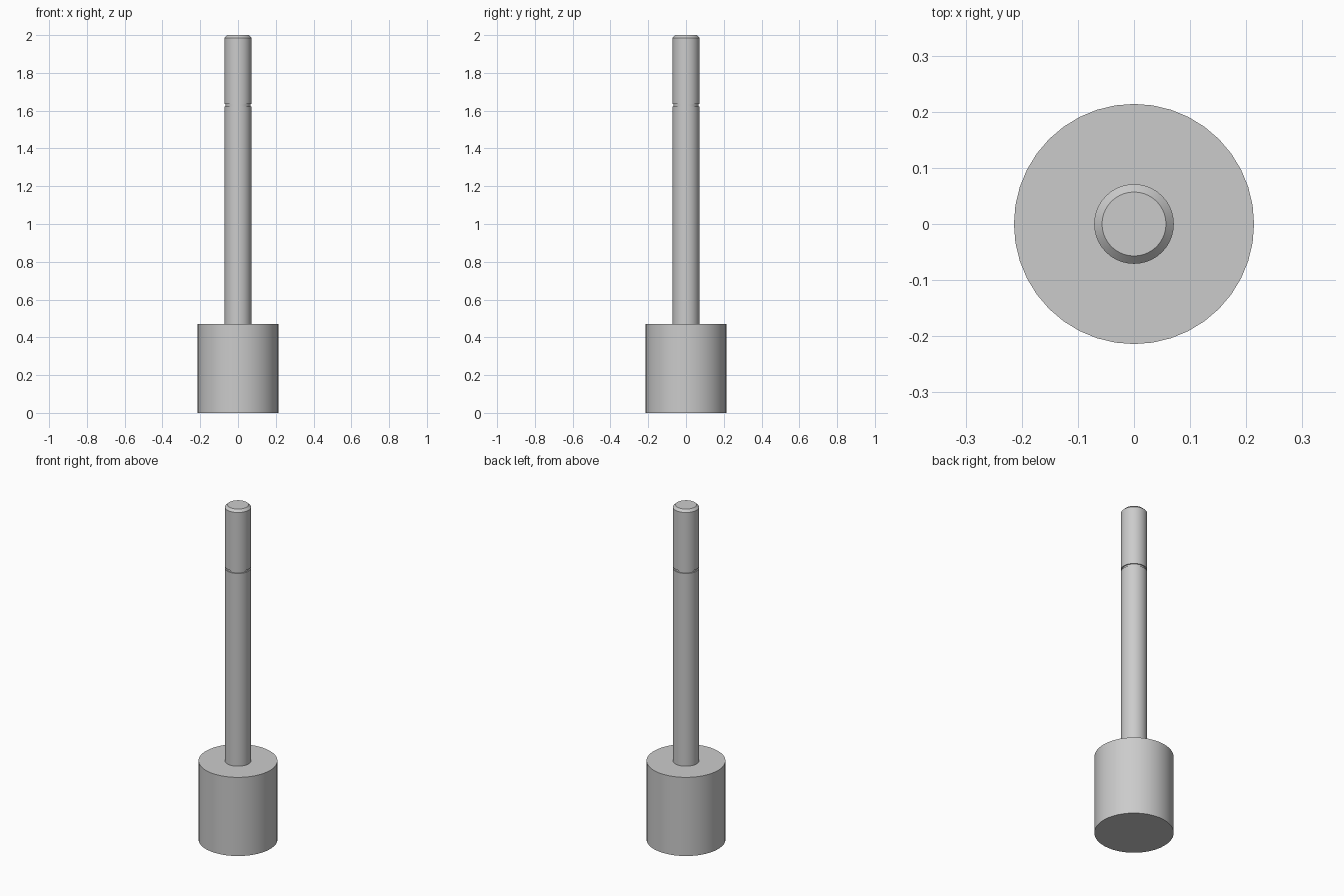
import bpy
import bmesh
from math import cos, sin, tau, radians

cube = bpy.data.objects.get("Cube")
if cube:
    bpy.data.objects.remove(cube, do_unlink=True)

# Single grey metal
metal = bpy.data.materials.new("grey_metal")
metal.use_nodes = True
grey = (0.6, 0.6, 0.6, 1)
metal.diffuse_color = grey
metal.node_tree.nodes["Principled BSDF"].inputs["Base Color"].default_value = grey


def turned_part(name, profile, sides):
    """Turn a (radius, height) profile around z and cap both ends."""
    bm = bmesh.new()
    rings = [[bm.verts.new((r * cos(tau * i / sides), r * sin(tau * i / sides), z))
              for i in range(sides)] for r, z in profile]
    for low, high in zip(rings, rings[1:]):
        for i in range(sides):
            j = (i + 1) % sides
            bm.faces.new((low[i], low[j], high[j], high[i]))
    bm.faces.new(rings[0][::-1])
    bm.faces.new(rings[-1])
    mesh = bpy.data.meshes.new(name)
    bm.to_mesh(mesh)
    bm.free()
    mesh.materials.append(metal)
    part = bpy.data.objects.new(name, mesh)
    bpy.context.collection.objects.link(part)
    bpy.ops.object.select_all(action="DESELECT")
    part.select_set(True)
    bpy.context.view_layer.objects.active = part
    bpy.ops.object.shade_smooth_by_angle(angle=radians(30))
    return part


BASE_R, BASE_TOP = 0.214, 0.47
ROD_R, ROD_TOP = 0.071, 2.0
CHAMFER = 0.014
GROOVE_LOW, GROOVE_HIGH, GROOVE_R = 1.622, 1.634, 0.065

# Heavy cylindrical base
turned_part("base", [(BASE_R, 0), (BASE_R, BASE_TOP)], 40)

# Slim rod with a narrow groove and a chamfered tip
turned_part("rod", [
    (ROD_R, BASE_TOP), (ROD_R, GROOVE_LOW),
    (GROOVE_R, GROOVE_LOW), (GROOVE_R, GROOVE_HIGH),
    (ROD_R, GROOVE_HIGH), (ROD_R, ROD_TOP - CHAMFER),
    (ROD_R - CHAMFER, ROD_TOP)], 40)
